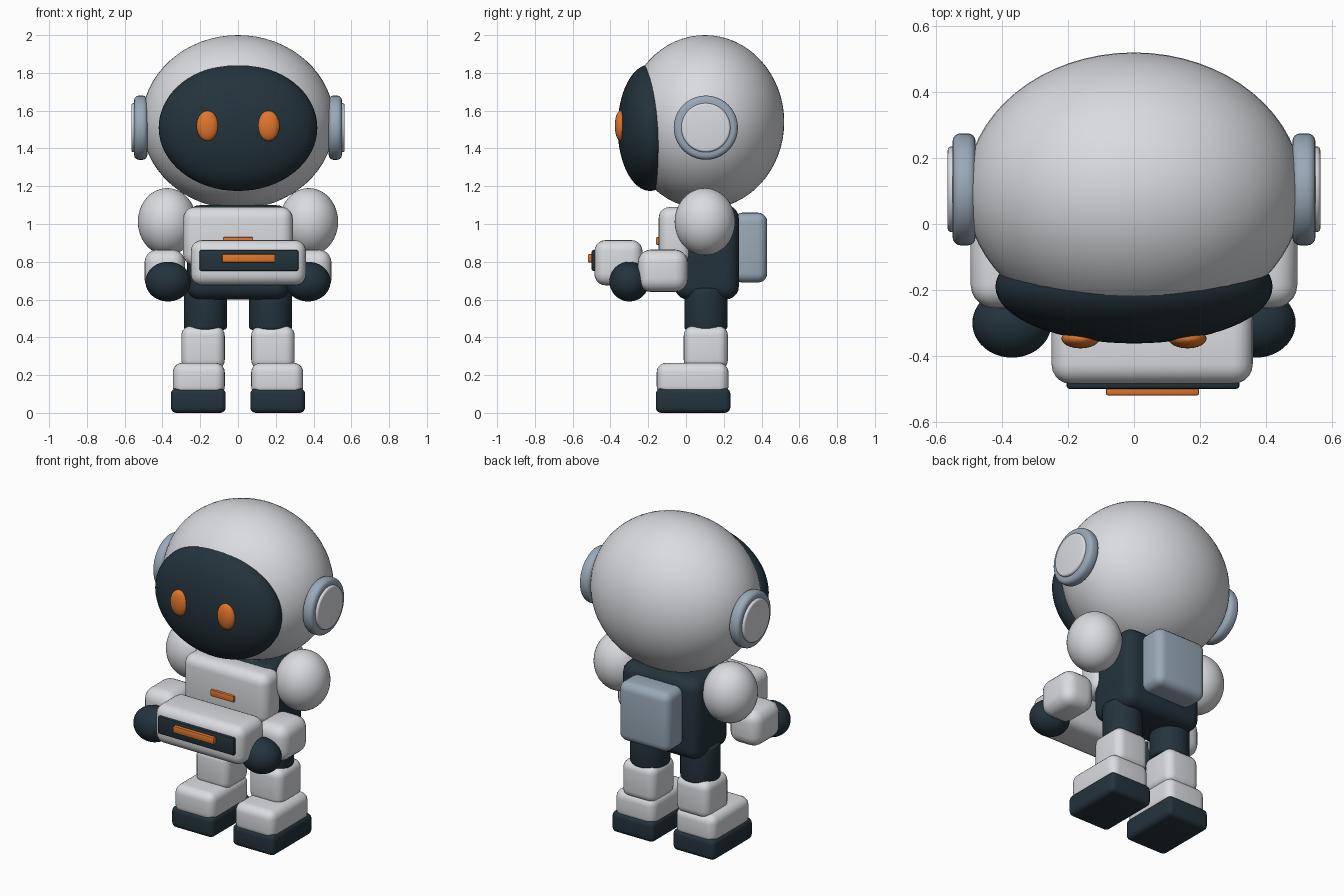
import bpy, math

if "Cube" in bpy.data.objects:
    bpy.data.objects.remove(bpy.data.objects["Cube"])


def material(name, rgb):
    m = bpy.data.materials.new(name)
    m.diffuse_color = (*rgb, 1.0)
    m.use_nodes = True
    m.node_tree.nodes["Principled BSDF"].inputs["Base Color"].default_value = m.diffuse_color
    return m


SHELL = material("light_grey_shell", (0.70, 0.71, 0.74))
DARK = material("dark_slate", (0.017, 0.033, 0.045))
STEEL = material("blue_grey", (0.32, 0.40, 0.48))
ORANGE = material("orange", (0.75, 0.18, 0.025))


def finish(name, mat):
    ob = bpy.context.object
    ob.name = name
    ob.data.materials.append(mat)
    bpy.ops.object.transform_apply(location=False, rotation=True, scale=True)
    return ob


def bevel(ob, width, segments, angle=40):
    if width:
        b = ob.modifiers.new("rounding", 'BEVEL')
        b.width, b.segments = width, segments
        b.limit_method, b.angle_limit = 'ANGLE', math.radians(angle)
        bpy.ops.object.modifier_apply(modifier=b.name)
    bpy.ops.object.shade_smooth_by_angle(angle=math.radians(35))


def ball(name, mat, centre, radii, segments=48):
    bpy.ops.mesh.primitive_uv_sphere_add(segments=segments, ring_count=segments // 2,
                                         radius=1, location=centre)
    bpy.context.object.scale = radii
    finish(name, mat)
    bpy.ops.object.shade_smooth()


def box(name, mat, x, y, z, round_by, segments=5):
    """Rounded box given by its (low, high) range on each axis."""
    ranges = (x, y, z)
    bpy.ops.mesh.primitive_cube_add(size=1, location=[(a + b) / 2 for a, b in ranges])
    bpy.context.object.scale = [abs(b - a) for a, b in ranges]
    bevel(finish(name, mat), round_by, segments)


def cylinder(name, mat, centre, radius, length, round_by, sideways=False):
    bpy.ops.mesh.primitive_cylinder_add(vertices=40, radius=radius, depth=length, location=centre,
                                        rotation=(0, math.pi / 2 if sideways else 0, 0))
    bevel(finish(name, mat), round_by, 4)


# Head and visor
ball("head", SHELL, (0, 0.10, 1.54), (0.51, 0.42, 0.46), 64)
ball("visor", DARK, (0, -0.19, 1.51), (0.42, 0.172, 0.335), 64)

# Torso, chest shell, chest light and backpack
box("torso", DARK, (-0.27, 0.27), (-0.06, 0.28), (0.60, 1.10), 0.07)
box("chest", SHELL, (-0.29, 0.29), (-0.145, 0.03), (0.78, 1.09), 0.06)
box("chest_light", ORANGE, (-0.08, 0.08), (-0.16, -0.13), (0.89, 0.93), 0.006, 2)
box("backpack", STEEL, (-0.175, 0.175), (0.25, 0.43), (0.69, 1.06), 0.05)

# Carried box with its panel and light bar
box("carried_box", SHELL, (-0.25, 0.36), (-0.485, -0.23), (0.675, 0.915), 0.06)
box("box_panel", DARK, (-0.205, 0.32), (-0.50, -0.46), (0.752, 0.862), 0.01, 2)
box("box_light", ORANGE, (-0.085, 0.197), (-0.52, -0.49), (0.797, 0.84), 0.006, 2)

# Paired parts
for side, s in (("left", 1), ("right", -1)):
    def span(a, b):
        return sorted((s * a, s * b))

    ball(side + "_eye", ORANGE, (s * 0.162, -0.347, 1.52), (0.058, 0.03, 0.08), 32)
    cylinder(side + "_ear_ring", STEEL, (s * 0.515, 0.105, 1.51), 0.17, 0.07, 0.025, True)
    cylinder(side + "_ear_cap", SHELL, (s * 0.54, 0.105, 1.51), 0.13, 0.05, 0.012, True)
    ball(side + "_shoulder", SHELL, (s * 0.375, 0.10, 1.012), (0.155, 0.16, 0.178))
    box(side + "_forearm", SHELL, span(0.28, 0.495), (-0.255, 0.01), (0.64, 0.865), 0.07)
    ball(side + "_hand", DARK, (s * 0.37, -0.30, 0.695), (0.12, 0.105, 0.105))
    cylinder(side + "_thigh", DARK, (s * 0.173, 0.105, 0.55), 0.114, 0.22, 0.015)
    box(side + "_shin", SHELL, span(0.07, 0.30), (-0.012, 0.222), (0.23, 0.46), 0.05)
    box(side + "_boot", SHELL, span(0.07, 0.345), (-0.155, 0.225), (0.09, 0.265), 0.05)
    box(side + "_sole", DARK, span(0.065, 0.355), (-0.16, 0.235), (0.0, 0.13), 0.03)
